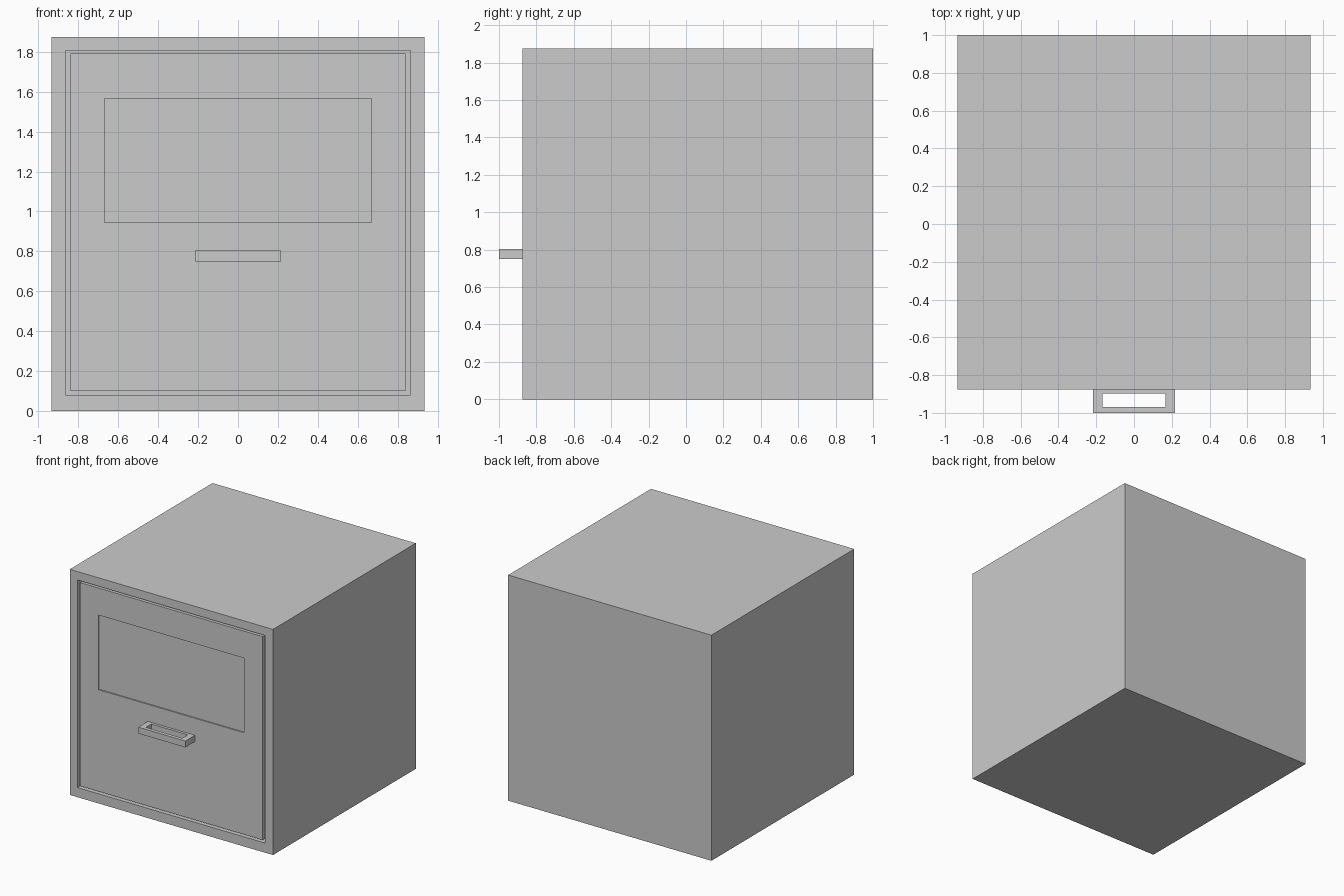
import bpy, bmesh

if "Cube" in bpy.data.objects:
    bpy.data.objects.remove(bpy.data.objects["Cube"])


def add_object(name, bm):
    bmesh.ops.recalc_face_normals(bm, faces=bm.faces)
    mesh = bpy.data.meshes.new(name)
    bm.to_mesh(mesh)
    bm.free()
    obj = bpy.data.objects.new(name, mesh)
    bpy.context.collection.objects.link(obj)
    return obj


def box(bm, x0, x1, y0, y1, z0, z1):
    verts = bmesh.ops.create_cube(bm, size=1)["verts"]
    for v in verts:
        v.co = (x1 if v.co.x > 0 else x0,
                y1 if v.co.y > 0 else y0,
                z1 if v.co.z > 0 else z0)


def facing(bm, axis, sign):
    return max(bm.faces, key=lambda f: sign * f.calc_center_median()[axis])


def recess(bm, x0, x1, z0, z1, depth):
    """Sink a rectangular pocket into the front face of a box."""
    front = facing(bm, 1, -1)
    bmesh.ops.inset_individual(bm, faces=[front], thickness=0.01)
    c = front.calc_center_median()
    for v in front.verts:
        v.co.x = x1 if v.co.x > c.x else x0
        v.co.z = z1 if v.co.z > c.z else z0
    bmesh.ops.inset_individual(bm, faces=[front], thickness=0)
    for v in front.verts:
        v.co.y += depth


FRONT = -0.875

# Cabinet with the door opening
bm = bmesh.new()
box(bm, -0.934, 0.934, FRONT, 1.0, 0, 1.875)
recess(bm, -0.863, 0.863, 0.08, 1.805, 0.06)
add_object("cabinet", bm)

# Door with the shallow window panel, separated by a narrow gap
bm = bmesh.new()
box(bm, -0.84, 0.84, FRONT, FRONT + 0.06, 0.10, 1.79)
recess(bm, -0.67, 0.67, 0.945, 1.565, 0.01)
add_object("door", bm)

# Handle: a rectangular loop with an open grip
bm = bmesh.new()
outer = [(-0.216, FRONT), (0.216, FRONT), (0.216, -1.0), (-0.216, -1.0)]
inner = [(-0.168, -0.898), (0.168, -0.898), (0.168, -0.97), (-0.168, -0.97)]
rings = [[bm.verts.new((x, y, z)) for x, y in loop]
         for loop, z in ((outer, 0.75), (outer, 0.803), (inner, 0.803), (inner, 0.75))]
for a, b in zip(rings, rings[1:] + rings[:1]):
    for i in range(4):
        j = (i + 1) % 4
        bm.faces.new((a[i], a[j], b[j], b[i]))
add_object("handle", bm)
